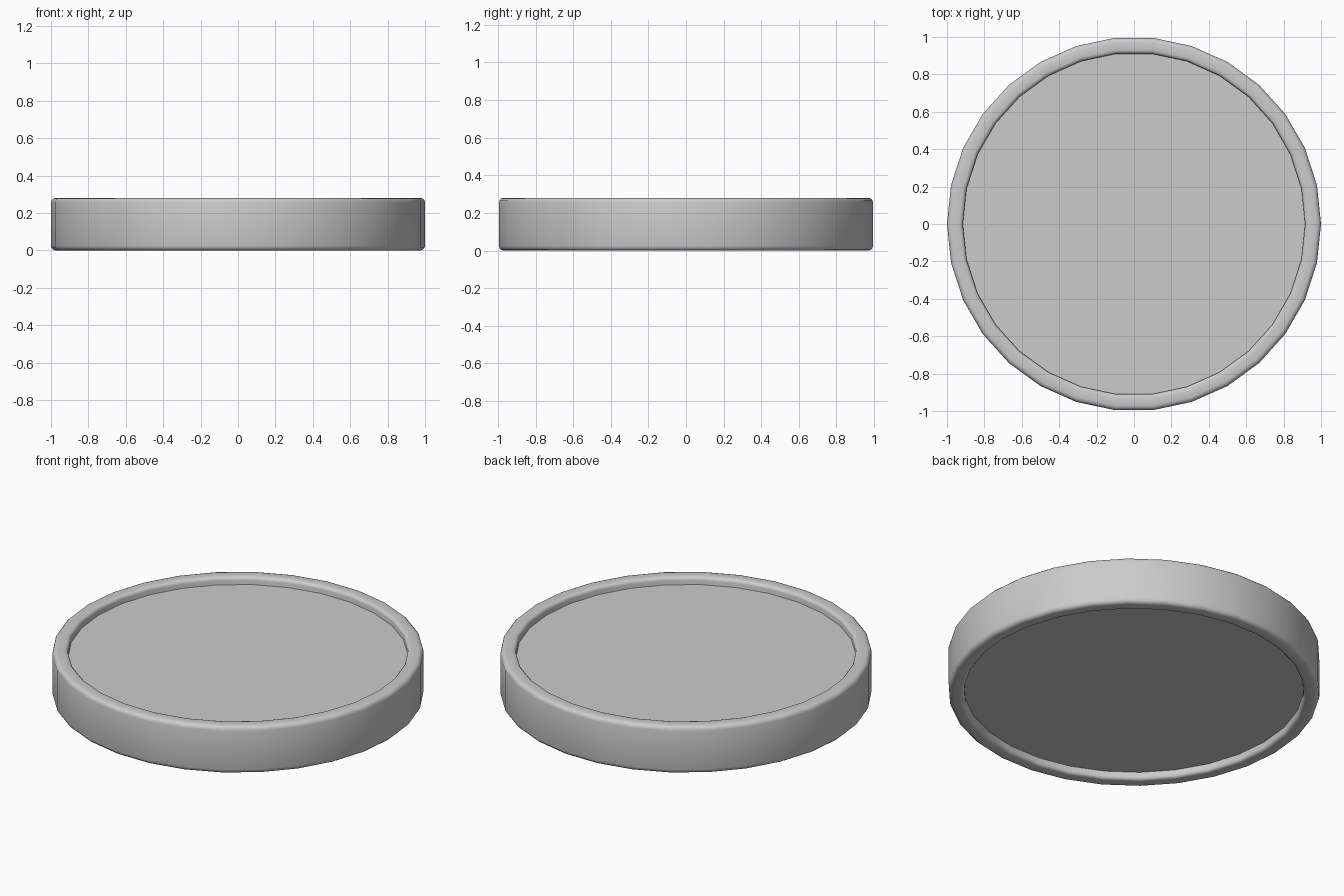
import bpy, bmesh
from math import sin, cos, pi, radians

if "Cube" in bpy.data.objects:
    bpy.data.objects.remove(bpy.data.objects["Cube"])

SIDES = 30
HEIGHT = 0.28
RECESS = 0.045
BEVEL = 0.025
INNER = 0.915


def arc(cx, cz, r, a0, a1, steps=3):
    """Points of a rounded corner in the (radius, z) plane."""
    return [(cx + r * cos(radians(a0 + (a1 - a0) * i / steps)),
             cz + r * sin(radians(a0 + (a1 - a0) * i / steps))) for i in range(steps + 1)]


def lathe(name, profile, closed):
    """Revolve a section; closed joins its ends, otherwise they get flat caps."""
    bm = bmesh.new()
    rings = [[bm.verts.new((r * cos(2 * pi * i / SIDES), r * sin(2 * pi * i / SIDES), z))
              for i in range(SIDES)] for r, z in profile]
    pairs = list(zip(rings, rings[1:]))
    if closed:
        pairs.append((rings[-1], rings[0]))
    else:
        bm.faces.new(rings[0])
        bm.faces.new(rings[-1])
    for a, b in pairs:
        for i in range(SIDES):
            j = (i + 1) % SIDES
            bm.faces.new((a[i], a[j], b[j], b[i]))
    bmesh.ops.recalc_face_normals(bm, faces=bm.faces)
    mesh = bpy.data.meshes.new(name)
    bm.to_mesh(mesh)
    bm.free()
    ob = bpy.data.objects.new(name, mesh)
    bpy.context.collection.objects.link(ob)
    bpy.ops.object.select_all(action='DESELECT')
    bpy.context.view_layer.objects.active = ob
    ob.select_set(True)
    bpy.ops.object.shade_smooth_by_angle(angle=radians(40))
    return ob


# Outer ring with rounded lips
inner_r = 0.02
upper = arc(INNER + inner_r, HEIGHT - inner_r, inner_r, 180, 90)
upper += arc(1 - BEVEL, HEIGHT - BEVEL, BEVEL, 90, 0)
lathe("rim_ring", upper + [(r, HEIGHT - z) for r, z in reversed(upper)], True)

# Flat disc set into the ring
lathe("centre_disc", [(INNER, RECESS), (INNER, HEIGHT - RECESS)], False)
